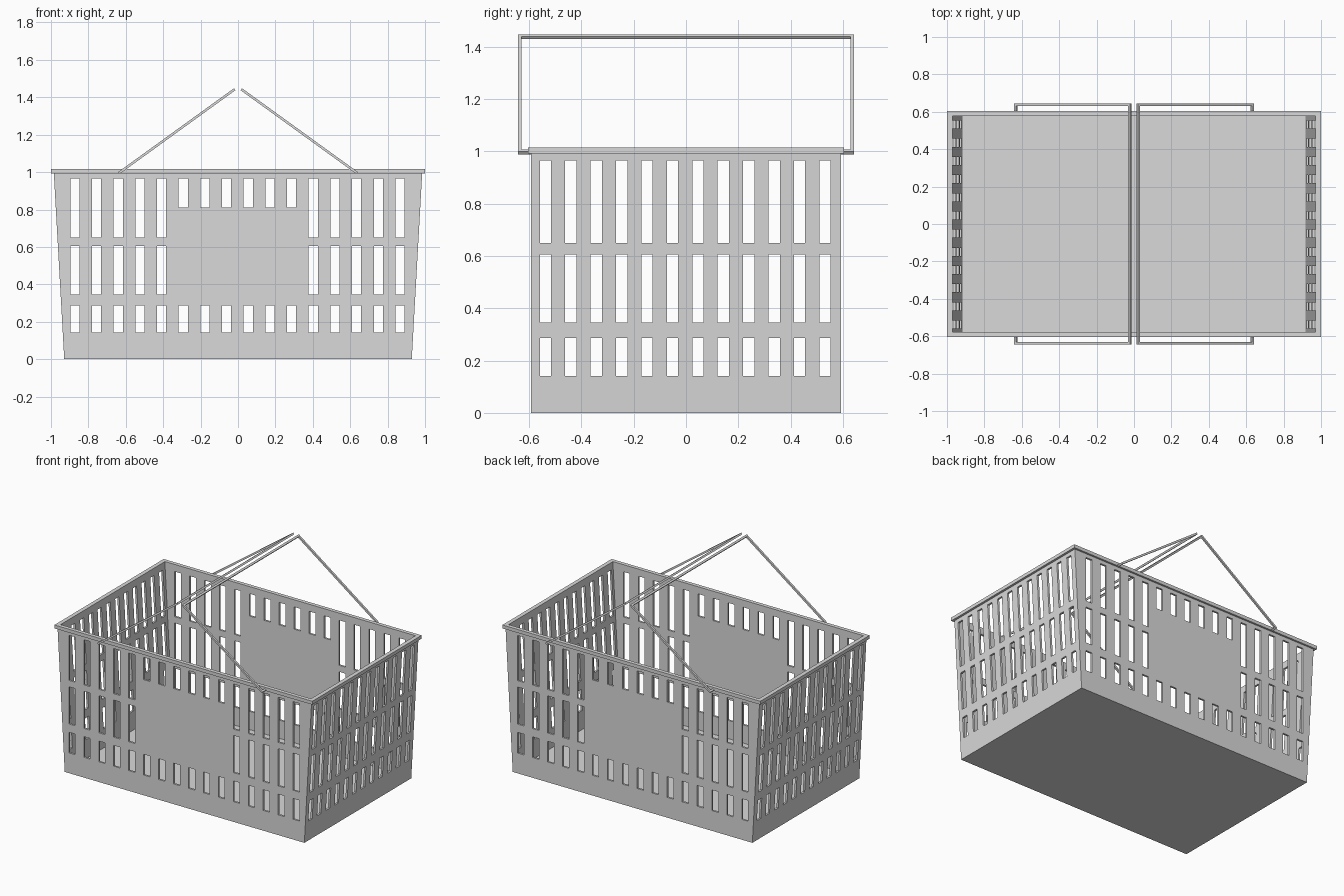
import bpy, bmesh, math
from mathutils import Matrix, Vector

if "Cube" in bpy.data.objects:
    bpy.data.objects.remove(bpy.data.objects["Cube"])

grey = bpy.data.materials.new("light_grey")
grey.diffuse_color = (0.7, 0.7, 0.7, 1)
grey.use_nodes = True
grey.node_tree.nodes["Principled BSDF"].inputs["Base Color"].default_value = grey.diffuse_color

T = 0.014                      # wall thickness
HALF_Y = 0.592                 # outer half depth
ZS = [0, 0.142, 0.287, 0.345, 0.605, 0.65, 0.81, 0.966, 1.0]
FULL_ROWS = {1, 3, 5, 6}       # open cells in a fully slotted column
PANEL_ROWS = {1, 6}            # open cells beside the solid centre panel


def half_x(z):
    return 0.929 + 0.056 * z


def finish(name, bm):
    bmesh.ops.remove_doubles(bm, verts=bm.verts, dist=1e-5)
    bmesh.ops.recalc_face_normals(bm, faces=bm.faces)
    me = bpy.data.meshes.new(name)
    bm.to_mesh(me)
    bm.free()
    me.materials.append(grey)
    ob = bpy.data.objects.new(name, me)
    bpy.context.collection.objects.link(ob)
    return ob


def add_box(bm, lo, hi, matrix=Matrix()):
    lo, hi = Vector(lo), Vector(hi)
    size = Matrix.Diagonal((*(hi - lo), 1))
    bmesh.ops.create_cube(bm, size=1, matrix=matrix @ Matrix.Translation((lo + hi) / 2) @ size)


def slotted_wall(name, count, centre, pitch, width, rows_for, place):
    """Grid wall with slots; place(u, z, depth, edge) gives the 3D point."""
    us = [0]
    for i in range(count):
        c = centre + (i - (count - 1) / 2) * pitch
        us += [c - width / 2, c + width / 2]
    us.append(0)
    nu, nz = len(us) - 1, len(ZS) - 1
    bm = bmesh.new()

    def solid(i, j):
        if not (0 <= i < nu and 0 <= j < nz):
            return False
        return i % 2 == 0 or j not in rows_for(i // 2)

    def pt(i, j, d):
        edge = -1 if i == 0 else 1 if i == nu else 0
        return bm.verts.new(place(us[i], ZS[j], d, edge))

    for i in range(nu):
        for j in range(nz):
            if not solid(i, j):
                continue
            ring = [(i, j), (i + 1, j), (i + 1, j + 1), (i, j + 1)]
            for d in (0, T):
                bm.faces.new([pt(a, b, d) for a, b in ring])
            # close the thickness around every opening and border
            for k, (di, dj) in enumerate([(0, -1), (1, 0), (0, 1), (-1, 0)]):
                if not solid(i + di, j + dj):
                    a, b = ring[k], ring[(k + 1) % 4]
                    bm.faces.new([pt(*a, 0), pt(*b, 0), pt(*b, T), pt(*a, T)])
    return finish(name, bm)


# Long walls, with a solid panel in the centre
for name, s in (("front_wall", -1), ("back_wall", 1)):
    slotted_wall(name, 16, -0.003, 0.1159, 0.049,
                 lambda c: PANEL_ROWS if 5 <= c <= 10 else FULL_ROWS,
                 lambda u, z, d, e, s=s: (e * half_x(z) if e else u, s * (HALF_Y - d), z))

# Sloping end walls
for name, s in (("left_wall", -1), ("right_wall", 1)):
    slotted_wall(name, 12, -0.003, 0.0972, 0.043,
                 lambda c: FULL_ROWS,
                 lambda u, z, d, e, s=s: (s * (half_x(z) - d),
                                          e * (HALF_Y - T) if e else u, z))

# Floor
bm = bmesh.new()
add_box(bm, (-0.916, -HALF_Y + T, 0), (0.916, HALF_Y - T, T))
finish("floor", bm)

# Rim frame around the top
bm = bmesh.new()
loops = []
for hx, hy in ((1.0, 0.605), (0.971, 0.578)):
    for z in (0.992, 1.016):
        loops.append([bm.verts.new((sx * hx, sy * hy, z))
                      for sx, sy in ((-1, -1), (1, -1), (1, 1), (-1, 1))])
for a, b in ((0, 1), (1, 3), (3, 2), (2, 0)):
    for k in range(4):
        n = (k + 1) % 4
        bm.faces.new([loops[a][k], loops[a][n], loops[b][n], loops[b][k]])
finish("rim", bm)

# Two square wire handles leaning towards the middle
R = 0.0065
for name, s in (("left_handle", -1), ("right_handle", 1)):
    foot, top = Vector((s * 0.633, 0, 0.998)), Vector((s * 0.023, 0, 1.439))
    run = top - foot
    x = run.normalized()
    y = Vector((0, 1, 0))
    m = Matrix((x, y, x.cross(y))).transposed().to_4x4()
    m.translation = foot
    L, Y = run.length, 0.6365
    bm = bmesh.new()
    for side in (-1, 1):
        ys = sorted((side * (Y - R), side * (Y + R)))
        add_box(bm, (-R, ys[0], -R), (L + R, ys[1], R), m)         # arm
        ys = sorted((side * 0.59, side * (Y - R)))
        add_box(bm, (-R, ys[0], -R), (R, ys[1], R), m)             # pivot pin
    add_box(bm, (L - R, -Y + R, -R), (L + R, Y - R, R), m)         # grip
    finish(name, bm)
